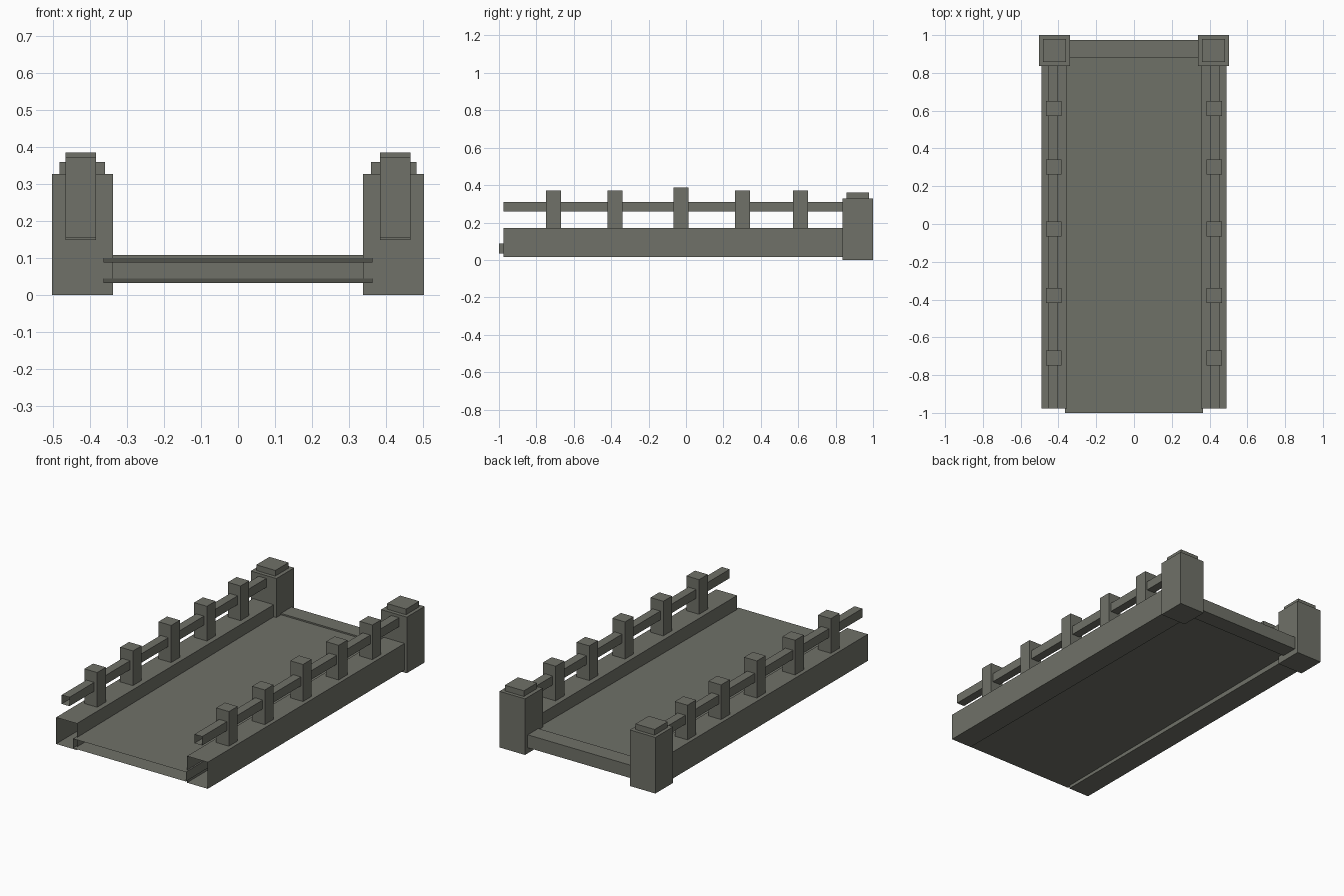
import bpy, bmesh

if "Cube" in bpy.data.objects:
    bpy.data.objects.remove(bpy.data.objects["Cube"])

stone = bpy.data.materials.new("grey green stone")
stone.diffuse_color = (0.160, 0.165, 0.138, 1)
stone.use_nodes = True
stone.node_tree.nodes["Principled BSDF"].inputs["Base Color"].default_value = stone.diffuse_color


def box(name, x, y, z, open_ends=False, rise=0.0):
    """Box from (min, max) ranges; optional open y ends and a rise toward the back."""
    bm = bmesh.new()
    bmesh.ops.create_cube(bm, size=1)
    if open_ends:
        ends = [f for f in bm.faces if abs(f.normal.y) > 0.9]
        bmesh.ops.delete(bm, geom=ends, context='FACES_ONLY')
    for v in bm.verts:
        t = v.co.y + 0.5
        v.co = (x[0] + (v.co.x + 0.5) * (x[1] - x[0]),
                y[0] + t * (y[1] - y[0]),
                z[0] + (v.co.z + 0.5) * (z[1] - z[0]) + t * rise)
    mesh = bpy.data.meshes.new(name)
    bm.to_mesh(mesh)
    bm.free()
    mesh.materials.append(stone)
    ob = bpy.data.objects.new(name, mesh)
    bpy.context.collection.objects.link(ob)
    return ob


def pair(name, x, y, z, open_ends=False):
    """Same box on both sides of the bridge."""
    box(name + "_right", x, y, z, open_ends)
    box(name + "_left", (-x[1], -x[0]), y, z, open_ends)


# Walkway: hollow slab, gently rising toward the back, and end cross beam
box("deck", (-0.364, 0.364), (-1.0, 0.90), (0.033, 0.088), True, 0.012)
box("cross_beam", (-0.35, 0.35), (0.878, 0.975), (0.033, 0.108))

# Side beams and hand rails, hollow with open ends
pair("side_beam", (0.355, 0.489), (-0.977, 0.90), (0.015, 0.17), True)
pair("hand_rail", (0.403, 0.453), (-0.977, 0.90), (0.258, 0.31), True)

# Rail posts, the middle one slightly taller
for i, y in enumerate((-0.709, -0.379, -0.027, 0.302, 0.612)):
    z = (0.149, 0.386) if i == 2 else (0.156, 0.372)
    pair("rail_post_%d" % (i + 1), (0.384, 0.466), (y - 0.04, y + 0.04), z)

# End pillars with caps
pair("end_pillar", (0.338, 0.503), (0.836, 1.0), (0.0, 0.327))
pair("pillar_cap", (0.360, 0.483), (0.858, 0.979), (0.32, 0.36))
